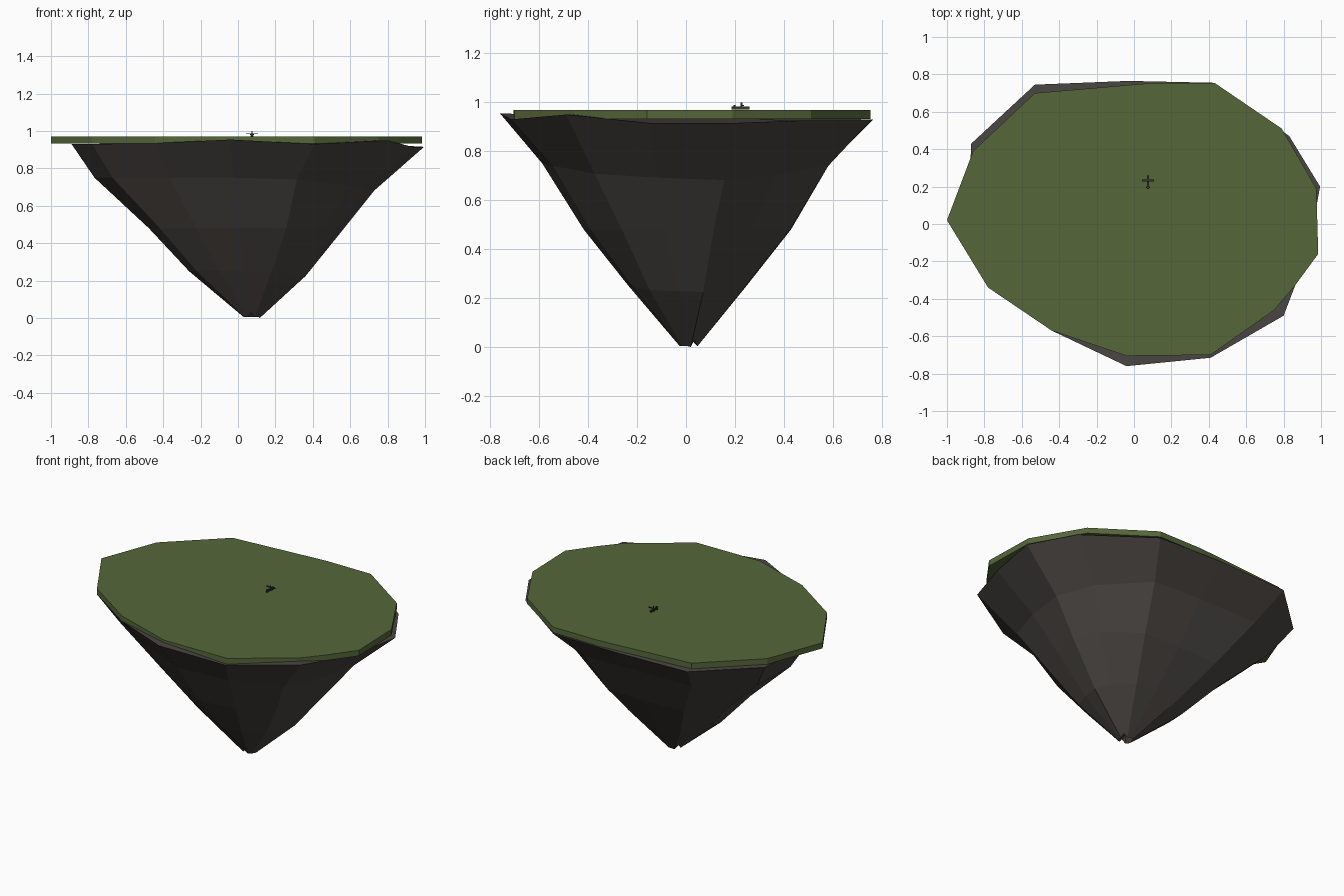
import bpy, bmesh, random
from mathutils import Vector

random.seed(4)
cube = bpy.data.objects.get("Cube")
if cube:
    bpy.data.objects.remove(cube)


def material(name, rgb):
    m = bpy.data.materials.new(name)
    m.use_nodes = True
    m.diffuse_color = (*rgb, 1)
    m.node_tree.nodes["Principled BSDF"].inputs["Base Color"].default_value = (*rgb, 1)
    return m


grass = material("grass green", (0.092, 0.134, 0.042))
rock = material("dark rock", (0.068, 0.060, 0.054))
metal = material("dark metal", (0.035, 0.037, 0.030))


def finish(name, bm, mat):
    bmesh.ops.recalc_face_normals(bm, faces=bm.faces)
    mesh = bpy.data.meshes.new(name)
    bm.to_mesh(mesh)
    bm.free()
    mesh.materials.append(mat)
    obj = bpy.data.objects.new(name, mesh)
    bpy.context.collection.objects.link(obj)
    return obj


# Grass slab: extruded outline
outline = [(0.985, -0.16), (0.975, 0.19), (0.79, 0.51), (0.43, 0.755), (0.11, 0.755),
           (-0.53, 0.70), (-0.86, 0.39), (-1.0, 0.02), (-0.78, -0.34), (-0.44, -0.57),
           (-0.04, -0.705), (0.41, -0.70), (0.75, -0.46), (0.86, -0.33)]
bm = bmesh.new()
base = bm.faces.new([bm.verts.new((x, y, 0.932)) for x, y in outline])
top = bmesh.ops.extrude_face_region(bm, geom=[base], use_keep_orig=True)["geom"]
bmesh.ops.translate(bm, vec=(0, 0, 0.037),
                    verts=[v for v in top if isinstance(v, bmesh.types.BMVert)])
finish("grass_top", bm, grass)

# Rock: uneven rim tapering through faceted rings to a broken tip
rim = [(0.93, -0.15, 0.915), (0.995, 0.20, 0.915), (0.83, 0.47, 0.925), (0.43, 0.755, 0.925),
       (-0.03, 0.765, 0.93), (-0.53, 0.745, 0.93), (-0.87, 0.43, 0.93), (-0.89, 0.02, 0.93),
       (-0.78, -0.34, 0.93), (-0.44, -0.57, 0.935), (-0.04, -0.76, 0.954),
       (0.41, -0.715, 0.93), (0.80, -0.49, 0.95)]
# Each level: height, left taper, right taper, depth taper, drop on the right
levels = [(0.75, 0.865, 0.72, 0.775, 0.08), (0.48, 0.575, 0.54, 0.55, 0.0),
          (0.25, 0.345, 0.31, 0.315, 0.03)]
cx, cy = 0.075, 0.01
bm = bmesh.new()
rings = [[bm.verts.new(p) for p in rim]]
for z, s_neg, s_pos, sy, drop in levels:
    ring = []
    for x, y, _ in rim:
        sx = s_pos if x > cx else s_neg
        wobble = random.uniform(0.985, 1.015)
        fall = drop * max(0, x - cx) ** 2
        ring.append(bm.verts.new((cx + (x - cx) * sx * wobble,
                                  cy + (y - cy) * sy * wobble, z - fall)))
    rings.append(ring)
# Broken tip: a few points reach the ground, the rest are notched upwards
rings.append([bm.verts.new((cx + (x - cx) * 0.045, cy + (y - cy) * 0.05,
                            0.028 if i % 4 == 2 else 0.004))
              for i, (x, y, _) in enumerate(rim)])
rings[-1][1].co.z = 0
n = len(rim)
for upper, lower in zip(rings, rings[1:]):
    for i in range(n):
        j = (i + 1) % n
        bm.faces.new((upper[i], upper[j], lower[j], lower[i]))
for ring, z in ((rings[0], 0.94), (rings[-1], 0.04)):
    mid = bm.verts.new((cx, cy, z))
    for i in range(n):
        bm.faces.new((ring[i], ring[(i + 1) % n], mid))
finish("rock_base", bm, rock)

# Tiny aircraft-like ornament resting on the grass
origin = Vector((0.075, 0.225, 0.969))
parts = {
    "ornament_body": ((0, -0.002, 0.007), (0.009, 0.074, 0.012)),
    "ornament_wing": ((0, 0.007, 0.018), (0.066, 0.011, 0.003)),
    "ornament_tail": ((0, -0.028, 0.012), (0.020, 0.007, 0.003)),
    "ornament_fin": ((0, -0.026, 0.014), (0.003, 0.008, 0.010)),
    "ornament_mast": ((0, 0.002, 0.021), (0.004, 0.007, 0.020)),
    "ornament_foot": ((0, 0.010, 0.004), (0.018, 0.014, 0.007)),
}
for name, (pos, size) in parts.items():
    bm = bmesh.new()
    bmesh.ops.create_cube(bm, size=1)
    bmesh.ops.scale(bm, vec=size, verts=bm.verts)
    bmesh.ops.translate(bm, vec=origin + Vector(pos), verts=bm.verts)
    finish(name, bm, metal)
